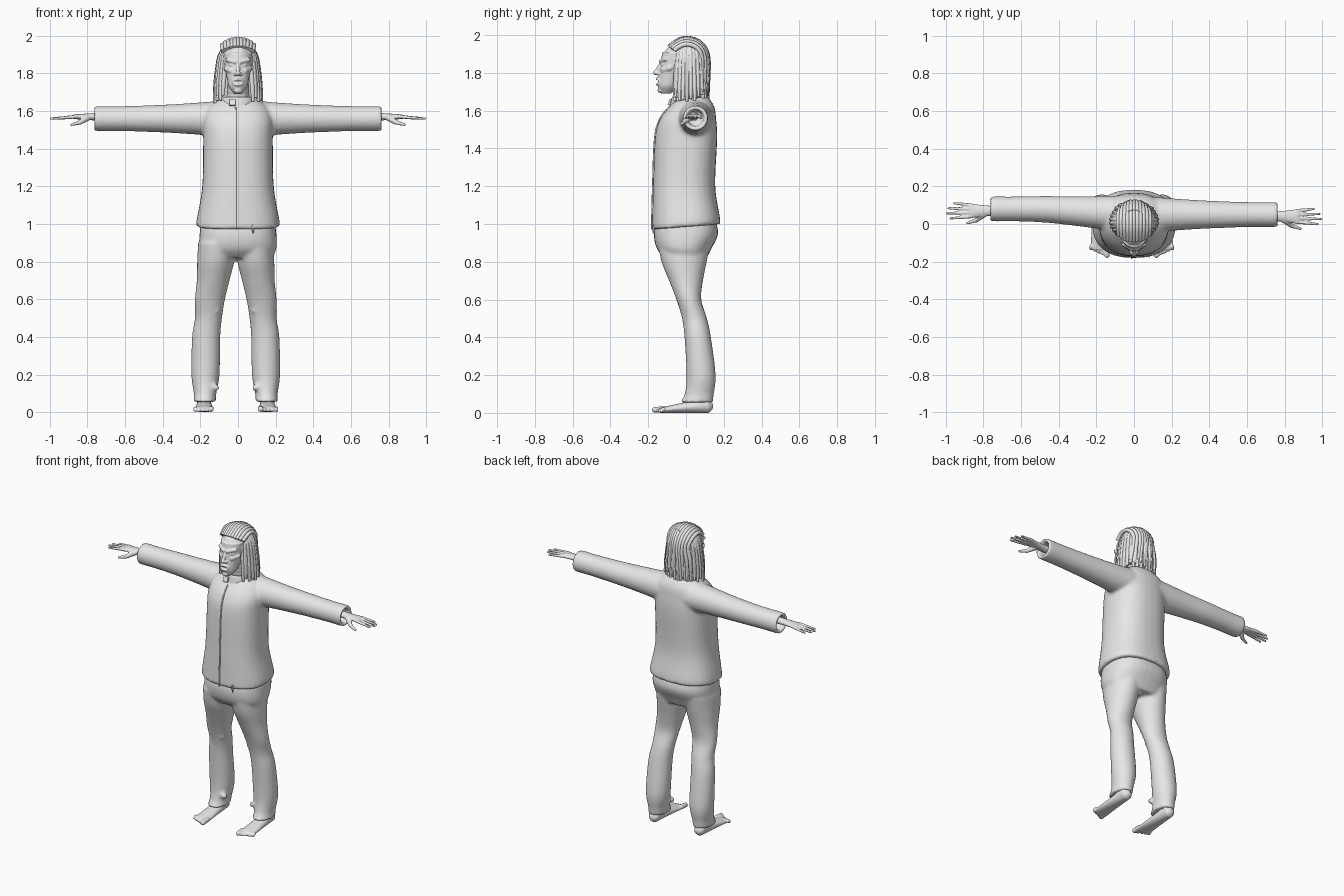
import bpy, bmesh, math, random
from mathutils import Vector, Matrix

random.seed(4)
if "Cube" in bpy.data.objects:
    bpy.data.objects.remove(bpy.data.objects["Cube"])

colour = (.8, .8, .8, 1)
grey = bpy.data.materials.new("plain_grey")
grey.use_nodes = True
grey.diffuse_color = colour
grey.node_tree.nodes["Principled BSDF"].inputs["Base Color"].default_value = colour
sides = {"right": -1, "left": 1}
lean = -.012


def steps(count):
    """Even fractions from zero to one."""
    return [k / count for k in range(count + 1)]


def mix(start, end, t):
    return start + (end - start) * t


def spline(points):
    """Catmull-Rom interpolation of equal-length tuples."""
    points = [Vector(p) for p in points]
    padded = [points[0]] + points + [points[-1]]
    curve = []
    for before, start, end, after in zip(padded, padded[1:], padded[2:], padded[3:]):
        for t in steps(5)[:-1]:
            leave, arrive = (end - before) / 2, (after - start) / 2
            blend = t * t * (3 - 2 * t)
            curve.append(start.lerp(end, blend) + leave * t * (1 - t) ** 2 - arrive * t * t * (1 - t))
    return curve + [points[-1]]


def loft(bm, sections, axis="z", power=2, sides_count=32):
    """Closed loft; a section is (position, centre u, centre v, radius u, radius v)."""
    rings = []
    for position, centre_u, centre_v, radius_u, radius_v in spline(sections):
        ring = []
        for turn in steps(sides_count)[:-1]:
            c, s = math.cos(math.tau * turn), math.sin(math.tau * turn)
            u = centre_u + radius_u * math.copysign(abs(c) ** (2 / power), c)
            v = centre_v + radius_v * math.copysign(abs(s) ** (2 / power), s)
            place = {"x": (position, u, v), "y": (u, position, v), "z": (u, v, position)}[axis]
            ring.append(bm.verts.new(place))
        rings.append(ring)
    for low, high in zip(rings, rings[1:]):
        for k in range(sides_count):
            bm.faces.new((low[k - 1], low[k], high[k], high[k - 1]))
    bm.faces.new(rings[0])
    bm.faces.new(rings[-1])


def ball(bm, place, size):
    matrix = Matrix.Translation(place) @ Matrix.Diagonal((*size, 1))
    bmesh.ops.create_icosphere(bm, subdivisions=2, radius=1, matrix=matrix)


def limb(bm, start, end, radius, tip):
    """Tapered limb made of overlapping balls."""
    start, end = Vector(start), Vector(end)
    for t in steps(int((end - start).length / tip * 2) + 1):
        ball(bm, start.lerp(end, t), [mix(radius, tip, t)] * 3)


def link(name, data):
    data.materials.append(grey)
    ob = bpy.data.objects.new(name, data)
    bpy.context.collection.objects.link(ob)
    return ob


def finish(name, bm, voxel, smooth=3):
    """Turn overlapping closed pieces into one soft skin."""
    bmesh.ops.recalc_face_normals(bm, faces=bm.faces)
    mesh = bpy.data.meshes.new(name)
    bm.to_mesh(mesh)
    bm.free()
    ob = link(name, mesh)
    fuse = ob.modifiers.new("fuse", "REMESH")
    fuse.mode, fuse.voxel_size, fuse.use_smooth_shade = "VOXEL", voxel, True
    soften = ob.modifiers.new("soften", "SMOOTH")
    soften.factor, soften.iterations = .5, smooth


def tubes(name, paths, radius):
    curve = bpy.data.curves.new(name, "CURVE")
    curve.dimensions, curve.bevel_depth, curve.bevel_resolution = "3D", radius, 2
    curve.use_fill_caps, curve.resolution_u = True, 4
    for path in paths:
        strand = curve.splines.new("NURBS")
        strand.points.add(len(path) - 1)
        for point, place in zip(strand.points, path):
            point.co = (*place, 1)
        strand.points[-1].radius = .6
        strand.order_u, strand.use_endpoint_u = 3, True
    link(name, curve)


def hem_drop(y, z):
    """The jacket hem hangs lower at the front."""
    return z + .08 * y * max(0, min(1, 6 - 5 * z))


def arm_y(side):
    return .055 - .015 * side


# Jacket body: sections of (height, centre y, half width, half depth)
torso = [(.985, 0, .218, .18), (1.02, 0, .22, .18), (1.2, -.01, .19, .165), (1.45, 0, .185, .165),
         (1.55, .01, .185, .15), (1.62, .03, .16, .12), (1.67, .04, .1, .08)]
bm = bmesh.new()
loft(bm, [(z, 0, y, wide, deep) for z, y, wide, deep in torso], power=2.4)
for vert in bm.verts:
    vert.co.z = hem_drop(vert.co.y, vert.co.z)

# Sleeves tapering to hollow cuffs
for side in sides.values():
    sleeve = [(mix(.06, .76, t), .065 + .033 * (1 - t) ** 2) for t in steps(7)]
    sleeve += [(.755, .046), (.7, .04)]
    loft(bm, [(side * x, mix(.05, arm_y(side) + .01, min(1, 2 * x)), 1.56, radius, radius)
              for x, radius in sleeve], axis="x")
finish("jacket", bm, .01, 5)

# Jacket trim: front seam, zip end, collar and its tab
seam = [(lean, y - deep, hem_drop(y - deep, z)) for z, y, wide, deep in spline(torso)[:-5]]
tubes("front_seam", [seam], .005)
tubes("zip_end", [[(.08, -.172, z) for z in (1, .98, .95)]], .006)
bm = bmesh.new()
collar = [(1.6, .105), (1.67, .09), (1.67, .077), (1.62, .077)]
loft(bm, [(z, 0, .015, radius, radius) for z, radius in collar])
finish("collar", bm, .005, 2)
bm = bmesh.new()
bmesh.ops.create_cube(bm, size=.035, matrix=Matrix.Translation((-.03, -.085, 1.645))
                      @ Matrix.Rotation(-.4, 4, "X") @ Matrix.Diagonal((1, .4, 1, 1)))
finish("collar_tab", bm, .003, 2)

# Trousers: hips, then legs of (height, centre x, centre y, half width, half depth)
bm = bmesh.new()
loft(bm, [(1.04, 0, 0, .19, .15), (.95, 0, 0, .204, .17), (.87, 0, -.01, .204, .145),
          (.82, 0, 0, .18, .11)], power=2.4)
leg = [(.9, .1, -.01, .1, .14), (.8, .107, -.01, .098, .12), (.7, .12, 0, .087, .09),
       (.6, .137, .015, .08, .066), (.5, .145, .045, .072, .066), (.4, .157, .062, .075, .07),
       (.2, .161, .08, .075, .077), (.1, .163, .07, .06, .077), (.055, .165, .055, .06, .088)]
for side in sides.values():
    loft(bm, [(z, side * x + lean, y, wide, deep) for z, x, y, wide, deep in leg])
    # Creases round the knee and above the cuff
    for z, y in ((.6, -.025), (.54, -.01), (.13, .02)):
        limb(bm, (side * .1 + lean, y, z), (side * .18 + lean, y, z + .02), .016, .014)
finish("trousers", bm, .01, 4)

for name, side in sides.items():
    # Bare foot with a round heel and five toes
    bm = bmesh.new()
    foot_x = side * .168 + lean
    sole = []
    for t in steps(5):
        half_height = mix(.042, .014, t)
        sole.append((mix(.12, -.135, t), foot_x, half_height, mix(.036, .052, t), half_height))
    loft(bm, sole, axis="y")
    ball(bm, (foot_x, .11, .035), (.036, .035, .035))
    limb(bm, (foot_x, .075, .05), (foot_x, .075, .12), .04, .036)
    for k in range(5):
        radius = .011 if k else .016
        toe_x = foot_x + side * (.021 * k - .036)
        limb(bm, (toe_x, -.12, .02), (toe_x, .009 * k - .165, radius), radius, radius)
    finish(name + "_foot", bm, .0045)

    # Hand with spread fingers and a drooping thumb
    bm = bmesh.new()
    y = arm_y(side)
    loft(bm, [(side * mix(.7, .875, t), y, 1.57, mix(.025, .041, t * t), mix(.024, .012, t))
              for t in steps(4)], axis="x")
    for k, length in enumerate((.975, .993, .985, .955)):
        spread = .02 * k - .03
        limb(bm, (side * .865, y + spread, 1.57), (side * length, y + spread * 1.35, 1.56), .0105, .007)
    knuckle = (side * .84, y - .05, 1.54)
    limb(bm, (side * .8, y - .02, 1.565), knuckle, .018, .013)
    limb(bm, knuckle, (side * .885, y - .065, 1.528), .012, .008)
    finish(name + "_hand", bm, .0045)

# Head: skull, tapering face, neck and chin
bm = bmesh.new()
ball(bm, (0, lean, 1.87), (.088, .115, .105))
face = []
for t in steps(6):
    swell = t ** .4
    face.append((mix(1.69, 1.91, t), 0, mix(-.105, -.04, t), mix(.02, .077, swell), mix(.025, .085, swell)))
loft(bm, face)
limb(bm, (0, .02, 1.6), (0, -.015, 1.76), .065, .058)
ball(bm, (0, -.132, 1.708), (.022, .02, .016))

# Nose, brows, cheekbones, eyes and open lips
limb(bm, (0, -.13, 1.85), (0, -.162, 1.8), .009, .0125)
for side in sides.values():
    ball(bm, (side * .014, -.148, 1.796), (.01, .014, .009))
    limb(bm, (side * .012, -.134, 1.86), (side * .056, -.108, 1.872), .011, .011)
    limb(bm, (side * .036, -.118, 1.815), (side * .062, -.085, 1.825), .017, .015)
    ball(bm, (side * .032, -.119, 1.845), (.015, .012, .009))
for turn in steps(24):
    angle = math.tau * turn
    x = .025 * math.cos(angle)
    ball(bm, (x, 22 * x * x - .15, 1.754 + .015 * math.sin(angle)), (.008, .011, .007))
finish("head", bm, .0045, 2)

# Hair mass beneath the locks
bm = bmesh.new()
ball(bm, (0, .012, 1.877), (.1, .108, .105))
loft(bm, [(mix(1.67, 1.9, t), 0, mix(.045, .03, t), .1, mix(.06, .08, t)) for t in steps(3)])
finish("hair_base", bm, .008)

# Locks swept back from the brow over the crown
paths = []
for row in steps(10):
    across = mix(-1, 1, row)
    height = math.sqrt(1 - across * across / 2)
    path = []
    for t in steps(5):
        angle = mix(.6, math.pi, t)
        rise = math.sin(angle)
        path.append((across * mix(.07, .085, rise), .005 - .115 * height * math.cos(angle),
                     1.875 + .112 * height * rise))
    for z in (1.78, 1.68 + random.uniform(-.03, .05)):
        path.append((across * .09 + random.uniform(-.01, .01), .118 * height, z))
    paths.append(path)

# Two layers of locks hanging round the sides and back
for side in sides.values():
    for layer in range(2):
        for k in range(12):
            angle = math.radians(12 * k + 6 * layer - 48)
            end = random.uniform(1.64, 1.69)
            path = []
            for t in steps(5):
                swell = t ** .3
                path.append((side * math.cos(angle) * mix(.045, .12 + .006 * layer, swell),
                             .015 + math.sin(angle) * mix(.05, .1, swell), mix(1.97, end, t)))
            paths.append(path)
tubes("hair_locks", paths, .0125)
